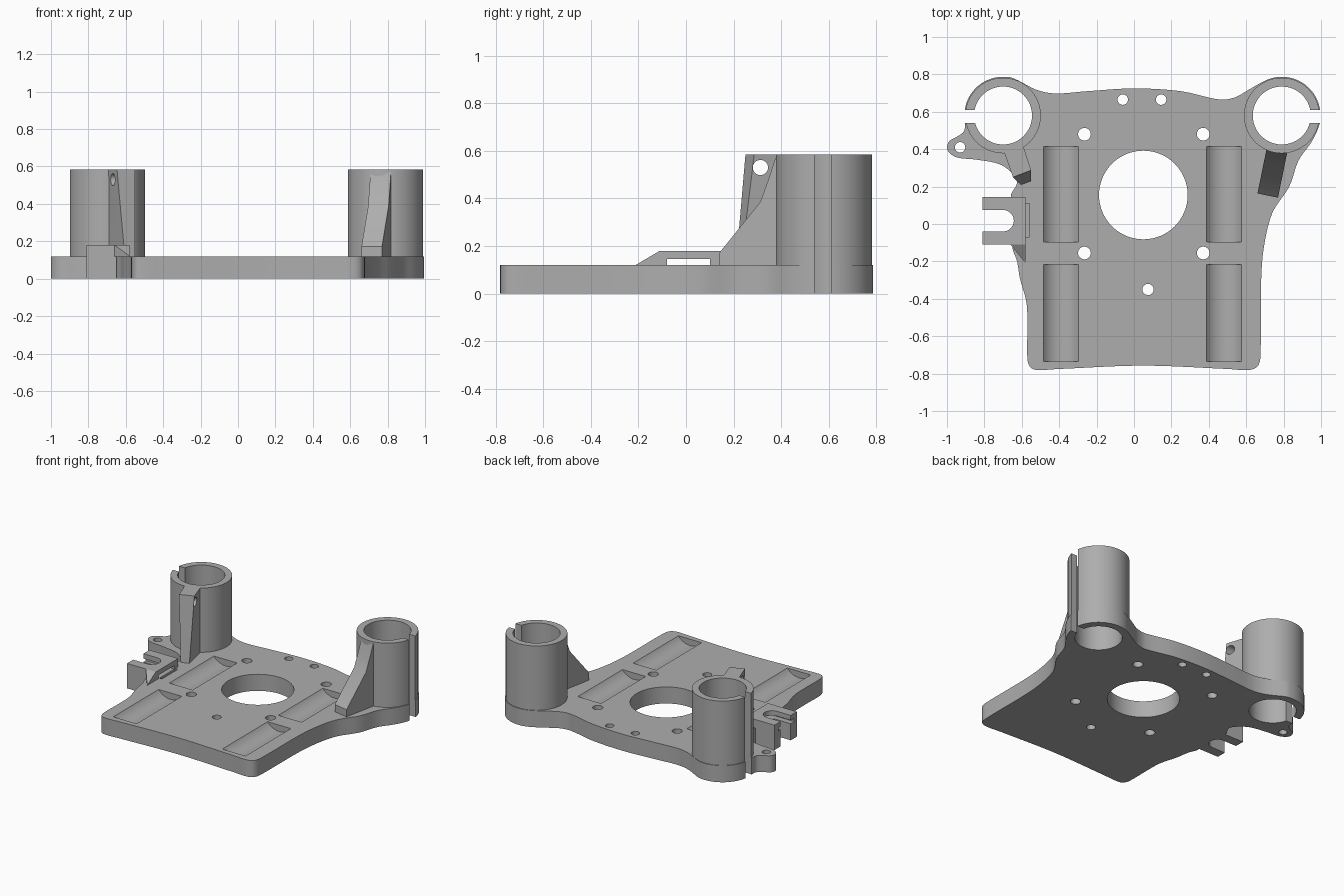
import bpy, bmesh, math
from mathutils import Vector

if "Cube" in bpy.data.objects:
    bpy.data.objects.remove(bpy.data.objects["Cube"], do_unlink=True)

grey = bpy.data.materials.new("plain grey")
grey.use_nodes = True
colour = (0.42, 0.42, 0.42, 1)
grey.diffuse_color = colour
grey.node_tree.nodes["Principled BSDF"].inputs["Base Color"].default_value = colour

T = 0.12        # plate thickness
TOP = 0.585     # tower height
BORE = 0.155
TOWERS = {"right": (-0.7, 0.58), "left": (0.79, 0.58)}


def loft(name, loop_a, loop_b):
    """Solid between two matching closed loops."""
    bm = bmesh.new()
    a = [bm.verts.new(p) for p in loop_a]
    b = [bm.verts.new(p) for p in loop_b]
    bm.faces.new(a)
    bm.faces.new(b)
    for i in range(len(a)):
        j = (i + 1) % len(a)
        bm.faces.new((a[i], a[j], b[j], b[i]))
    bmesh.ops.recalc_face_normals(bm, faces=bm.faces)
    mesh = bpy.data.meshes.new(name)
    bm.to_mesh(mesh)
    bm.free()
    obj = bpy.data.objects.new(name, mesh)
    mesh.materials.append(grey)
    bpy.context.collection.objects.link(obj)
    return obj


def prism(name, pts, z0, z1):
    return loft(name, [(x, y, z0) for x, y in pts], [(x, y, z1) for x, y in pts])


def box(name, x0, x1, y0, y1, z0, z1):
    return prism(name, [(x0, y0), (x1, y0), (x1, y1), (x0, y1)], z0, z1)


def arc(cx, cy, r, start, end, n):
    angles = [math.radians(start + (end - start) * i / n) for i in range(n + 1)]
    return [(cx + r * math.cos(t), cy + r * math.sin(t)) for t in angles]


def disc(name, cx, cy, r, z0, z1, n=32):
    return prism(name, arc(cx, cy, r, 0, 360, n)[:-1], z0, z1)


def boolean(target, others, operation="DIFFERENCE"):
    bpy.context.view_layer.objects.active = target
    for other in others:
        other.hide_render = True
        mod = target.modifiers.new("cut", "BOOLEAN")
        mod.operation = operation
        mod.solver = "EXACT"
        mod.object = other
        bpy.ops.object.modifier_apply(modifier=mod.name)
        bpy.data.objects.remove(other, do_unlink=True)


def smooth_loop(pts, steps=5):
    """Closed curve through the points."""
    p = [Vector(q) for q in pts]
    out = []
    for i in range(len(p)):
        a, b, c, d = p[i - 1], p[i], p[(i + 1) % len(p)], p[(i + 2) % len(p)]
        # scale tangents to the span so uneven spacing does not overshoot
        span = (c - b).length
        m0 = (c - a).normalized() * span
        m1 = (d - b).normalized() * span
        for k in range(steps):
            t = k / steps
            out.append((2 * t**3 - 3 * t**2 + 1) * b + (t**3 - 2 * t**2 + t) * m0
                       + (3 * t**2 - 2 * t**3) * c + (t**3 - t**2) * m1)
    return [tuple(v) for v in out]


# Base plate outline, counter-clockwise from the front
outline = [(-0.52, -0.78), (-0.4, -0.775), (0.05, -0.757), (0.5, -0.775), (0.62, -0.78),
           (0.665, -0.755), (0.677, -0.68), (0.68, -0.3), (0.695, -0.12), (0.74, 0.06),
           (0.83, 0.2), (0.88, 0.34), (0.95, 0.44)]
outline += arc(0.79, 0.58, 0.207, -15, 120, 8)
outline += [(0.6, 0.71), (0.54, 0.677), (0.46, 0.665), (0.25, 0.71), (0.0, 0.725),
            (-0.25, 0.71), (-0.42, 0.698), (-0.52, 0.717)]
outline += arc(-0.7, 0.58, 0.207, 75, 190, 8)
outline += [(-0.91, 0.495), (-0.95, 0.465), (-0.99, 0.44), (-0.997, 0.395), (-0.95, 0.357),
            (-0.85, 0.345), (-0.72, 0.32), (-0.65, 0.27), (-0.625, 0.22), (-0.658, 0.145),
            (-0.6, 0.1), (-0.6, -0.07), (-0.65, -0.11), (-0.625, -0.2), (-0.61, -0.29),
            (-0.575, -0.42), (-0.57, -0.55), (-0.57, -0.72), (-0.555, -0.765)]
plate = prism("base_plate", smooth_loop(outline), 0, T)

# Holes through the plate: centre and radius
holes = [(0.05, 0.155, 0.237), (-0.06, 0.665, 0.028), (0.145, 0.665, 0.028),
         (0.075, -0.35, 0.03), (-0.93, 0.41, 0.028)]
holes += [(x, y, 0.034) for x in (-0.265, 0.37) for y in (0.48, -0.155)]
boolean(plate, [disc("hole", x, y, r, -0.1, 0.3, 64 if r > 0.1 else 28) for x, y, r in holes])

# Four shallow round-bottomed grooves
for x in (-0.39, 0.482):
    for y0, y1 in ((-0.095, 0.415), (-0.735, -0.217)):
        ring = arc(x, 0.19, 0.1165, 0, 360, 48)[:-1]
        boolean(plate, [loft("groove", [(u, y0, v) for u, v in ring],
                             [(u, y1, v) for u, v in ring])])

# Recess beside the clamp bracket
boolean(plate, [box("recess", -0.59, -0.56, -0.07, 0.11, 0.06, 0.2)])


def bore_cutter(side):
    return disc("bore", *TOWERS[side], BORE, -0.1, 0.8, 64)


def slit_cutter(side):
    cx, cy = TOWERS[side]
    edge = cx + math.copysign(0.13, cx)
    far = cx + math.copysign(0.3, cx)
    return box("slit", min(edge, far), max(edge, far), 0.54, 0.61, -0.1, 0.8)


# Split clamp towers
parts = [plate]
for side, (cx, cy) in TOWERS.items():
    tower = disc(side + "_tower", cx, cy, 0.202, T, TOP, 64)
    for part in (tower, plate):
        boolean(part, [bore_cutter(side), slit_cutter(side)])
    parts.append(tower)

# Left gusset: a profile swept across its width, turned slightly
along, across = Vector((0.2, 0.98, 0)), Vector((0.98, -0.2, 0))
profile = [(0, T), (0, 0.172), (0.175, 0.385), (0.21, 0.48), (0.24, 0.57), (0.28, 0.57), (0.28, T)]
origin = Vector((0.715, 0.152, 0))
sides = [[origin + along * s + across * w + Vector((0, 0, z)) for s, z in profile]
         for w in (-0.056, 0.056)]
left_gusset = loft("left_gusset", *sides)
boolean(left_gusset, [bore_cutter("left")])

# Right gusset: tapered wall with a cross hole
foot = [(-0.7, 0.4), (-0.605, 0.21), (-0.55, 0.23), (-0.59, 0.41)]
head = [(-0.7, 0.4), (-0.647, 0.25), (-0.55, 0.287), (-0.59, 0.41)]
right_gusset = loft("right_gusset", [(x, y, T) for x, y in foot], [(x, y, TOP) for x, y in head])
ring = arc(0.313, 0.53, 0.032, 0, 360, 28)[:-1]
boolean(right_gusset, [bore_cutter("right"),
                       loft("cross_hole", [(-0.8, u, v) for u, v in ring],
                            [(-0.4, u, v) for u, v in ring])])

# Forked bracket with an open slot and a thin nut window
fork = [(-0.81, -0.11), (-0.58, -0.11), (-0.58, 0.145), (-0.81, 0.145), (-0.81, 0.075)]
fork += arc(-0.7, 0.0175, 0.0575, 90, -90, 14) + [(-0.81, -0.04)]
bracket = prism("fork_bracket", fork, 0, 0.18)
boolean(bracket, [box("window", -0.9, -0.5, -0.08, 0.1, T, 0.145)])

# Sloping rib in front of the bracket
rib = loft("bracket_rib", [(-0.66, -0.11, T), (-0.58, -0.11, T), (-0.58, -0.21, T)],
           [(-0.66, -0.11, 0.18), (-0.58, -0.11, 0.18), (-0.58, -0.21, T + 0.001)])
parts += [left_gusset, right_gusset, bracket, rib]

for obj in parts:
    bpy.ops.object.select_all(action="DESELECT")
    obj.select_set(True)
    bpy.context.view_layer.objects.active = obj
    bpy.ops.object.shade_smooth_by_angle(angle=math.radians(30))
